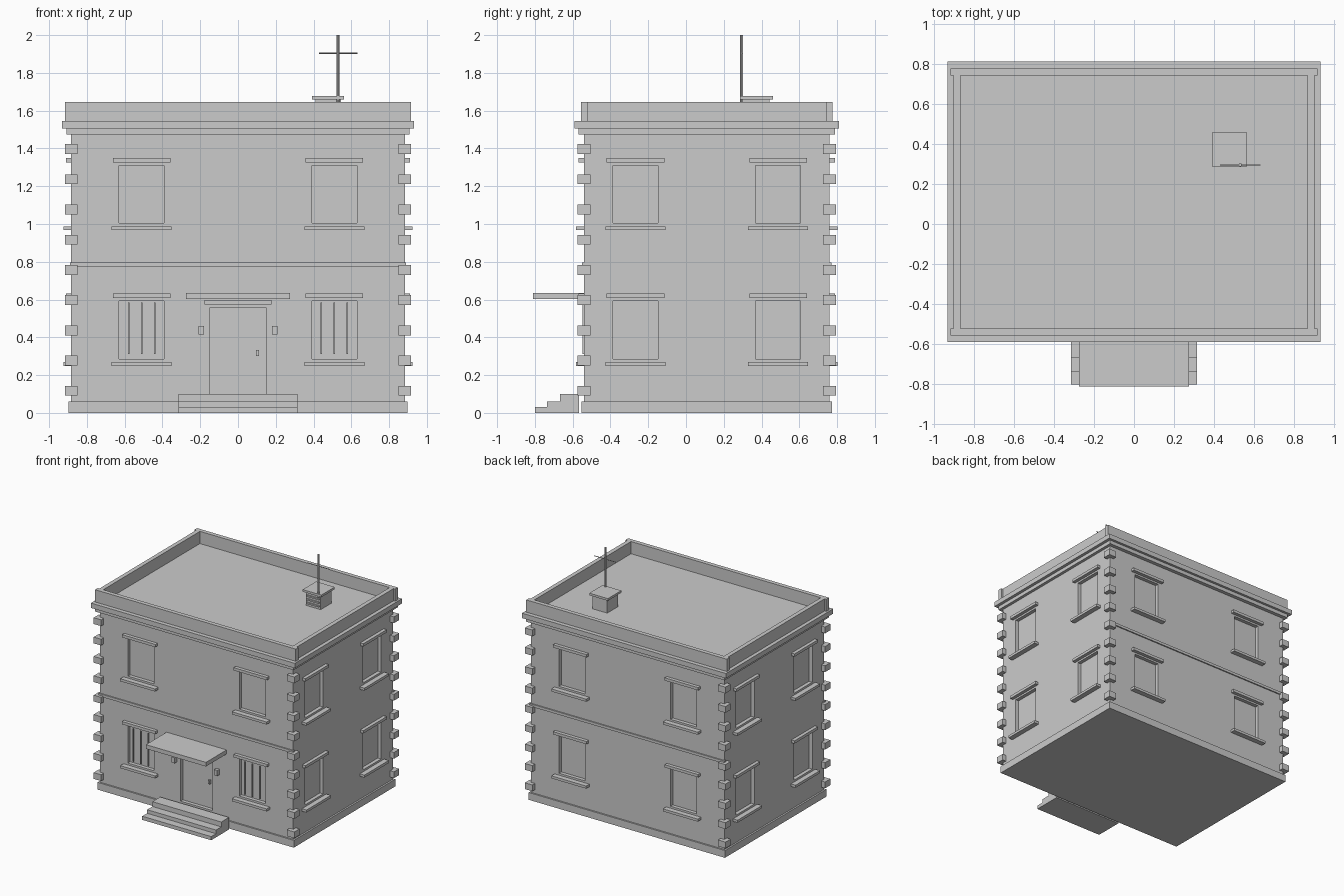
import bpy
import math
from mathutils import Matrix, Vector

cube = bpy.data.objects.get("Cube")
if cube:
    bpy.data.objects.remove(cube, do_unlink=True)

import bmesh

stone = bpy.data.materials.new("stone_grey")
stone.use_nodes = True
COLOUR = (0.6, 0.6, 0.6, 1)
stone.diffuse_color = COLOUR
stone.node_tree.nodes["Principled BSDF"].inputs["Base Color"].default_value = COLOUR

CY = 0.11               # building centre in y
HX, HY = 0.883, 0.65    # half sizes of the walls
FRONT = CY - HY


def finish(name, bm):
    bmesh.ops.recalc_face_normals(bm, faces=bm.faces)
    mesh = bpy.data.meshes.new(name)
    bm.to_mesh(mesh)
    bm.free()
    mesh.materials.append(stone)
    obj = bpy.data.objects.new(name, mesh)
    bpy.context.collection.objects.link(obj)
    return obj


def boxes(name, spans):
    """One object from boxes given as (x0, x1, y0, y1, z0, z1[, matrix])."""
    bm = bmesh.new()
    for x0, x1, y0, y1, z0, z1, *m in spans:
        place = Matrix.Translation(((x0 + x1) / 2, (y0 + y1) / 2, (z0 + z1) / 2))
        size = Matrix.Diagonal((x1 - x0, y1 - y0, z1 - z0, 1))
        bmesh.ops.create_cube(bm, size=1, matrix=(m[0] if m else Matrix()) @ place @ size)
    return finish(name, bm)


def slab(name, hx, hy, z0, z1):
    return boxes(name, [(-hx, hx, CY - hy, CY + hy, z0, z1)])


# Wall frames: local x along the wall, local -y outwards, origin on the wall plane
def wall_frame(turn, distance):
    return (Matrix.Translation((0, CY, 0)) @ Matrix.Rotation(math.radians(turn), 4, 'Z')
            @ Matrix.Translation((0, -distance, 0)))


walls_at = {
    "front": (wall_frame(0, HY), 0.51),
    "left": (wall_frame(90, HX), 0.378),
    "back": (wall_frame(180, HY), 0.51),
    "right": (wall_frame(270, HX), 0.378),
}

# Walls with recessed windows and door
walls = slab("walls", HX, HY, 0.03, 1.53)
cuts = [(-0.147, 0.147, FRONT - 0.05, FRONT + 0.03, 0.1, 0.557)]
lintels, sills = {}, {}
for side, (m, offset) in walls_at.items():
    lintels[side], sills[side] = [], []
    for c in (-offset, offset):
        for z in (0.286, 1.004):
            cuts.append((c - 0.119, c + 0.119, -0.05, 0.03, z, z + 0.307, m))
            lintels[side].append((c - 0.153, c + 0.153, -0.028, 0.01, z + 0.322, z + 0.345, m))
            sills[side].append((c - 0.159, c + 0.159, -0.042, 0.01, z - 0.037, z - 0.016, m))
cutter = boxes("opening_cutter", cuts)
cutter.hide_render = True
mod = walls.modifiers.new("openings", 'BOOLEAN')
mod.operation = 'DIFFERENCE'
mod.solver = 'EXACT'
mod.object = cutter
bpy.context.view_layer.objects.active = walls
bpy.ops.object.modifier_apply(modifier=mod.name)
bpy.data.objects.remove(cutter, do_unlink=True)

for side in walls_at:
    boxes(side + "_window_lintels", lintels[side])
    boxes(side + "_window_sills", sills[side])

# Bars on the lower front windows
boxes("window_bars", [(c + d - 0.004, c + d + 0.004, FRONT - 0.007, FRONT + 0.001, 0.313, 0.584)
                      for c in (-0.51, 0.51) for d in (-0.069, 0, 0.069)])

# Plinth, string courses, cornice
slab("plinth", 0.897, 0.663, 0, 0.06)
boxes("string_courses", [(-0.89, 0.89, y - 0.01, y + 0.01, 0.774, 0.796)
                         for y in (CY - HY, CY + HY)])
slab("cornice_lower", 0.907, 0.68, 1.475, 1.506)
slab("cornice_upper", 0.932, 0.7, 1.506, 1.546)

# Parapet: long front and back walls, shorter side walls between them
boxes("parapet_long_walls", [(-0.917, 0.917, CY + a, CY + b, 1.54, 1.647)
                             for a, b in ((-0.666, -0.631), (0.631, 0.666))])
boxes("parapet_side_walls", [(a, b, CY - 0.632, CY + 0.632, 1.54, 1.647)
                             for a, b in ((-0.902, -0.867), (0.867, 0.902))])

# Corner stones
q = 0.034
boxes("corner_stones", [(x - q, x + q, y - q, y + q, z - 0.026, z + 0.026)
                        for x in (-HX, HX) for y in (CY - HY, CY + HY)
                        for z in (0.117 + 0.16 * i for i in range(9))])

# Entrance
boxes("door_lintel", [(-0.178, 0.178, FRONT - 0.02, FRONT + 0.01, 0.573, 0.597)])
boxes("canopy", [(-0.274, 0.274, -0.81, FRONT + 0.01, 0.602, 0.636)])
boxes("door_handle", [(0.096, 0.11, FRONT + 0.012, FRONT + 0.032, 0.302, 0.334)])
boxes("wall_lamps", [(x - 0.014, x + 0.014, FRONT - 0.03, FRONT + 0.005, 0.414, 0.46)
                     for x in (-0.195, 0.195)])

# Steps as one extruded profile
profile = [(-0.8, 0), (-0.8, 0.03), (-0.737, 0.03), (-0.737, 0.06),
           (-0.668, 0.06), (-0.668, 0.1), (-0.567, 0.1), (-0.567, 0)]
bm = bmesh.new()
face = bm.faces.new([bm.verts.new((-0.315, y, z)) for y, z in profile])
new = bmesh.ops.extrude_face_region(bm, geom=[face])["geom"]
bmesh.ops.translate(bm, vec=Vector((0.63, 0, 0)),
                    verts=[v for v in new if isinstance(v, bmesh.types.BMVert)])
finish("entrance_steps", bm)

# Chimney with slatted vent
boxes("chimney_body", [(0.41, 0.545, 0.3, 0.443, 1.53, 1.66)])
boxes("chimney_cap", [(0.392, 0.562, 0.285, 0.46, 1.659, 1.677)])
boxes("chimney_slats", [(0.42, 0.535, 0.29, 0.302, z, z + 0.012) for z in (1.565, 1.595, 1.625)])


# Aerial
def rod(name, radius, length, matrix):
    b = bmesh.new()
    bmesh.ops.create_cone(b, cap_ends=True, segments=8, radius1=radius, radius2=radius,
                          depth=length, matrix=matrix)
    return finish(name, b)


rod("aerial_mast", 0.008, 0.355, Matrix.Translation((0.53, 0.295, 1.8225)))
rod("aerial_crossbar", 0.003, 0.204,
    Matrix.Translation((0.53, 0.295, 1.904)) @ Matrix.Rotation(math.pi / 2, 4, 'Y'))
